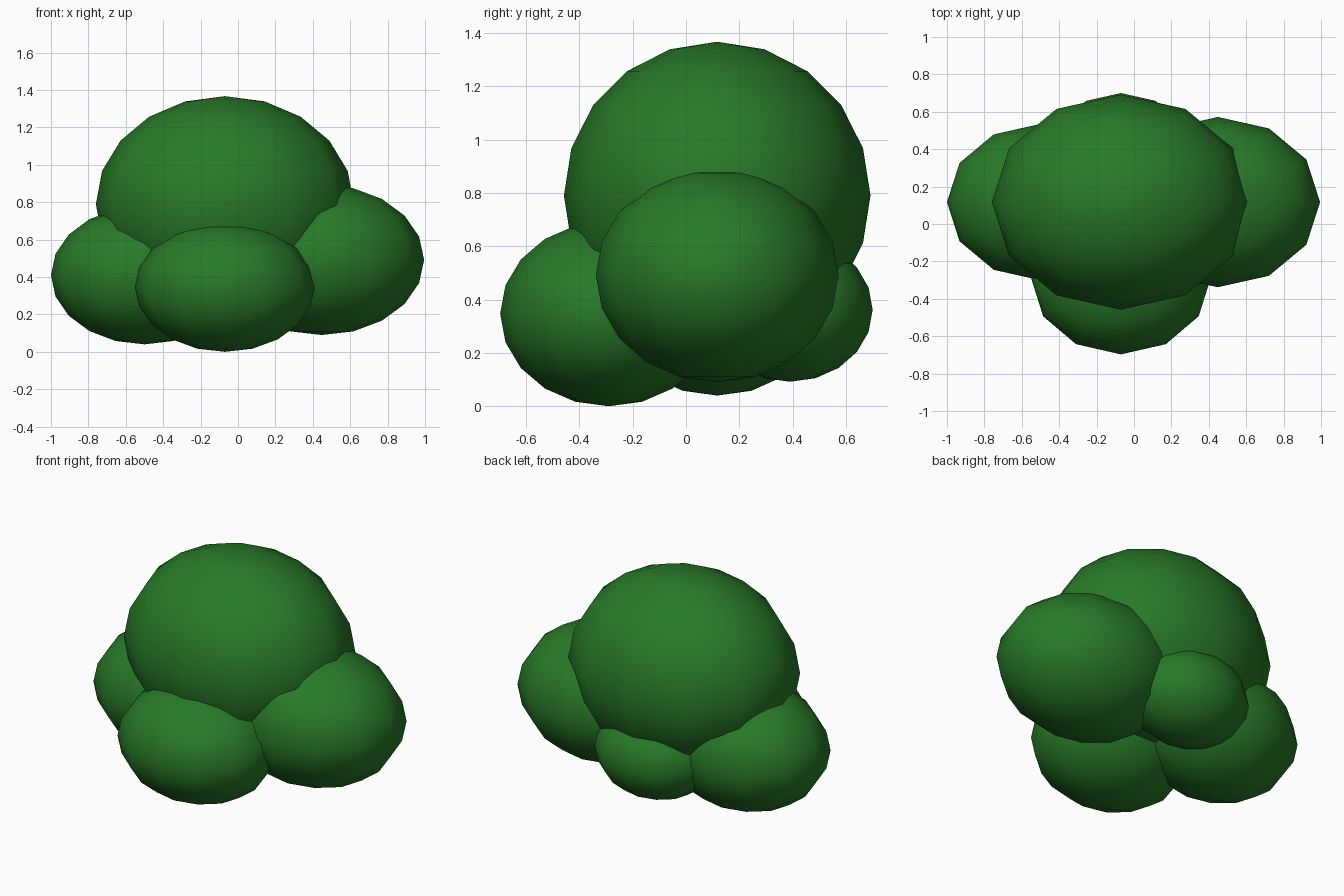
import bpy

if "Cube" in bpy.data.objects:
    bpy.data.objects.remove(bpy.data.objects["Cube"])

# Single foliage colour
green = bpy.data.materials.new("leaf_green")
green.diffuse_color = (0.021, 0.19, 0.021, 1)
green.use_nodes = True
green.node_tree.nodes["Principled BSDF"].inputs["Base Color"].default_value = green.diffuse_color


def clump(name, centre, radii):
    """Smooth low-poly ellipsoid of leaves."""
    bpy.ops.mesh.primitive_uv_sphere_add(segments=12, ring_count=10, radius=1, location=centre)
    ob = bpy.context.object
    ob.name = name
    ob.scale = radii
    bpy.ops.object.transform_apply(location=False, rotation=False, scale=True)
    bpy.ops.object.shade_smooth()
    ob.data.materials.append(green)


# Large crown and four smaller clumps round its base
clump("main_clump", (-0.07, 0.117, 0.79), (0.69, 0.575, 0.577))
clump("left_clump", (-0.50, 0.117, 0.41), (0.50, 0.418, 0.37))
clump("right_clump", (0.448, 0.117, 0.492), (0.547, 0.455, 0.402))
clump("front_clump", (-0.07, -0.29, 0.347), (0.48, 0.407, 0.347))
clump("back_clump", (-0.07, 0.39, 0.362), (0.37, 0.31, 0.27))
